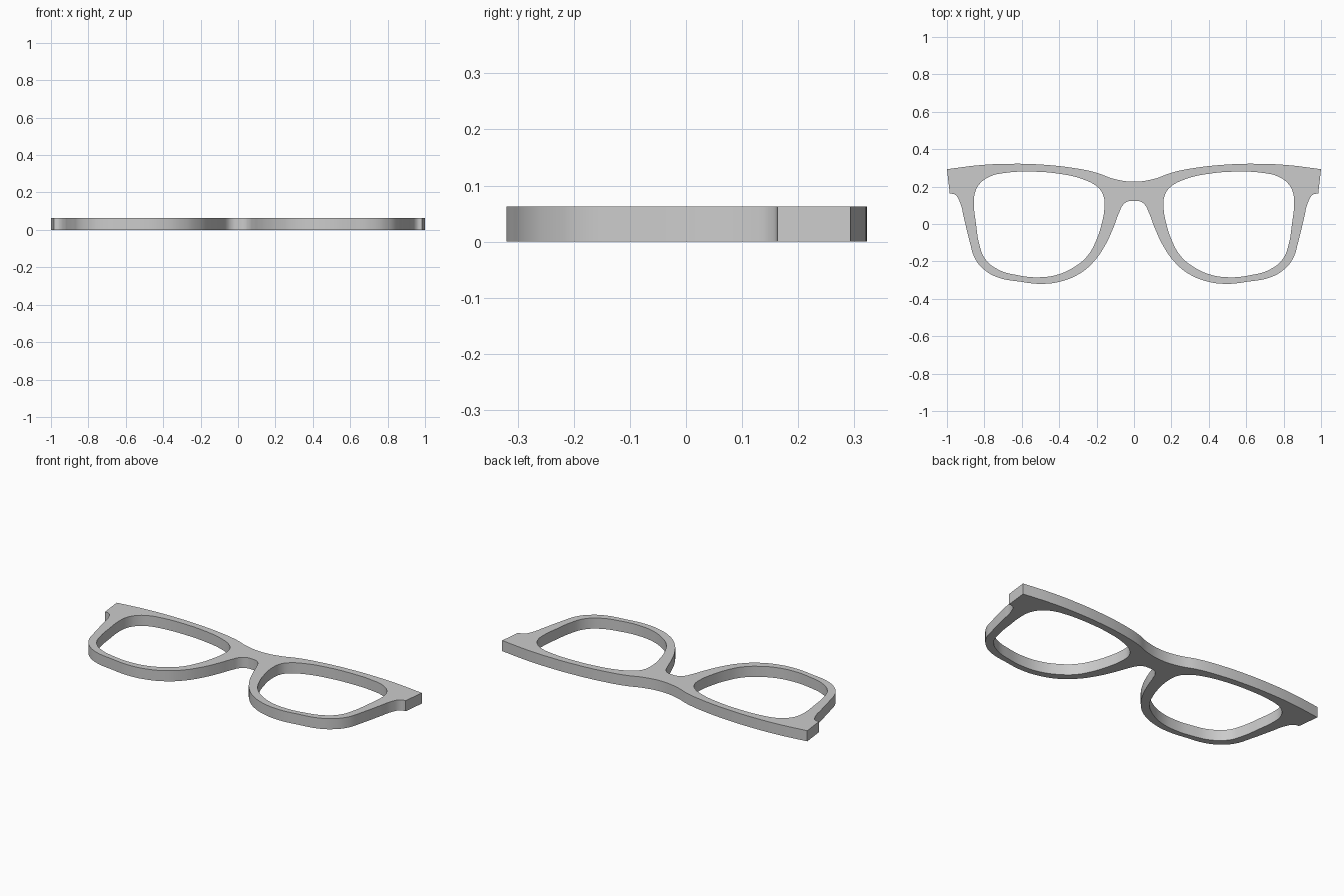
import bpy
import bmesh
from mathutils import Vector

cube = bpy.data.objects.get("Cube")
if cube:
    bpy.data.objects.remove(cube, do_unlink=True)

THICKNESS = 0.063

# Half outline of the frame, from the top of the bridge round to its underside
OUTER = [(0, .226), (.11, .242), (.2, .274), (.32, .299), (.5, .318), (.66, .322),
         (.82, .315), (1, .293), (.985, .163), (.957, .157), (.93, .115), (.91, .035),
         (.877, -.1), (.85, -.185), (.8, -.245), (.727, -.286), (.61, -.308),
         (.5, -.32), (.395, -.308), (.29, -.265), (.214, -.2), (.155, -.115),
         (.112, -.024), (.08, .06), (.06, .1), (.034, .12), (0, .124)]
CORNERS = {(1, .293), (.985, .163)}

# Lens opening on one side
LENS = [(.556, .28), (.396, .268), (.27, .238), (.198, .2), (.166, .158),
        (.158, .094), (.174, -.003), (.203, -.09), (.25, -.172), (.315, -.227),
        (.406, -.27), (.513, -.285), (.62, -.274), (.727, -.243), (.797, -.185),
        (.829, -.1), (.845, .003), (.856, .104), (.85, .168), (.823, .217),
        (.77, .254), (.69, .273)]


def mirrored(points):
    return [(-x, y) for x, y in points]


def add_loop(curve, points):
    """Closed smooth loop, with sharp points at the hinge corners."""
    spline = curve.splines.new('BEZIER')
    spline.bezier_points.add(len(points) - 1)
    spline.use_cyclic_u = True
    spline.resolution_u = 6
    for bp, (x, y) in zip(spline.bezier_points, points):
        bp.co = Vector((x, y, 0))
        kind = 'VECTOR' if (abs(x), y) in CORNERS else 'AUTO'
        bp.handle_left_type = bp.handle_right_type = kind


# Frame front: outline with two lens openings, extruded
curve = bpy.data.curves.new("glasses_frame", 'CURVE')
curve.dimensions = '2D'
curve.fill_mode = 'BOTH'
curve.extrude = THICKNESS / 2
add_loop(curve, OUTER + mirrored(OUTER[-2:0:-1]))
add_loop(curve, LENS)
add_loop(curve, mirrored(LENS))

frame = bpy.data.objects.new("glasses_frame", curve)
bpy.context.collection.objects.link(frame)
bpy.ops.object.select_all(action='DESELECT')
frame.select_set(True)
bpy.context.view_layer.objects.active = frame
bpy.ops.object.convert(target='MESH')
frame = bpy.context.view_layer.objects.active

# Weld caps to walls and stand the frame on the floor
bm = bmesh.new()
bm.from_mesh(frame.data)
bmesh.ops.remove_doubles(bm, verts=bm.verts, dist=0.0001)
bmesh.ops.recalc_face_normals(bm, faces=bm.faces)
bmesh.ops.translate(bm, verts=bm.verts, vec=(0, 0, THICKNESS / 2))
bm.to_mesh(frame.data)
bm.free()
bpy.ops.object.shade_smooth_by_angle(angle=0.5)

# Plain grey plastic
grey = bpy.data.materials.new("grey plastic")
grey.use_nodes = True
colour = (0.6, 0.6, 0.6, 1)
grey.diffuse_color = colour
grey.node_tree.nodes["Principled BSDF"].inputs["Base Color"].default_value = colour
frame.data.materials.clear()
frame.data.materials.append(grey)
